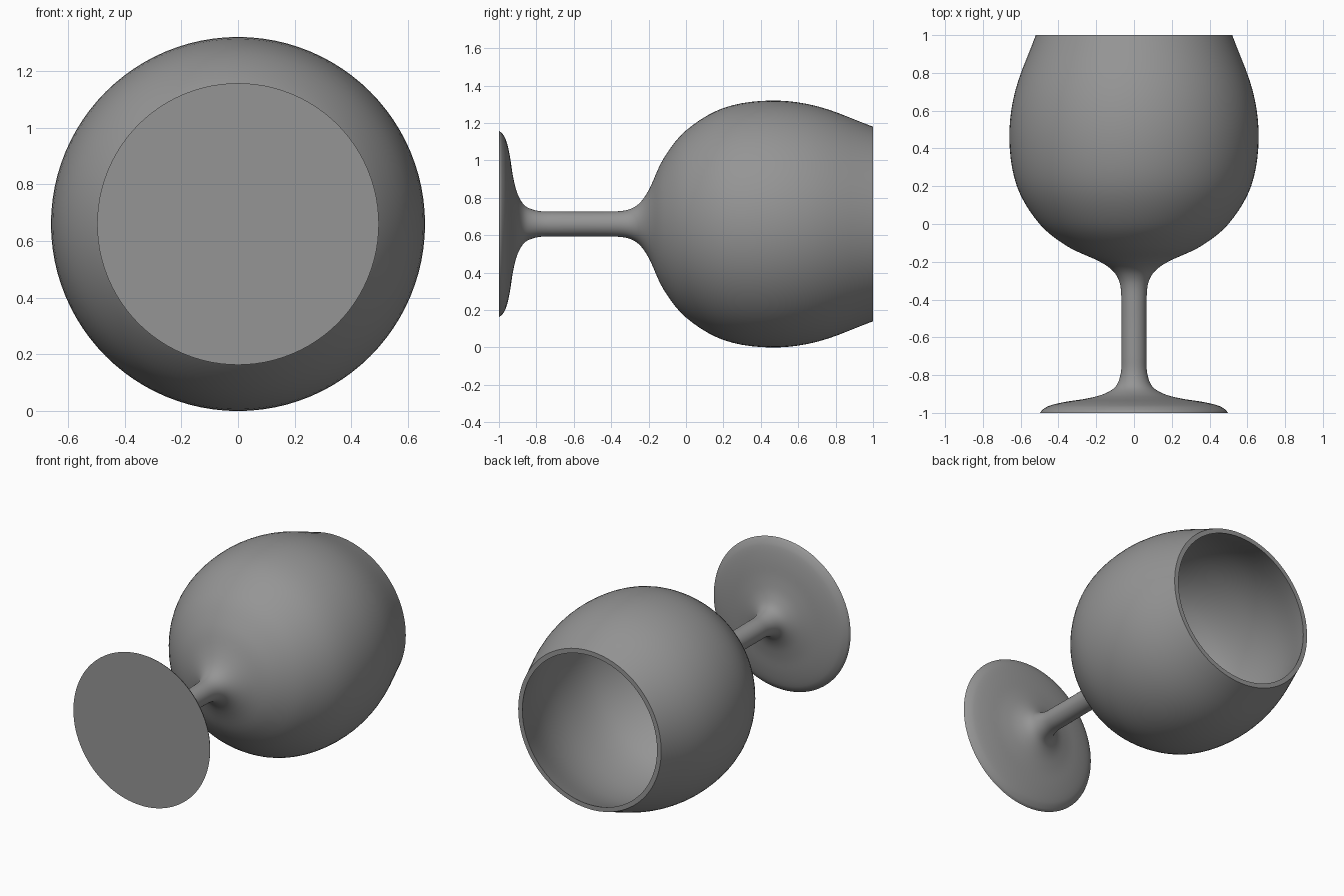
import bpy
import bmesh
from math import pi, sin, cos, radians
from mathutils import Vector

cube = bpy.data.objects.get("Cube")
if cube:
    bpy.data.objects.remove(cube, do_unlink=True)

AXIS_HEIGHT = 0.66
SEGMENTS = 96

grey = bpy.data.materials.new("plain grey")
grey.use_nodes = True
grey.diffuse_color = (0.3, 0.3, 0.3, 1)
grey.node_tree.nodes["Principled BSDF"].inputs["Base Color"].default_value = grey.diffuse_color


def smooth_path(points, steps=5):
    """Round a short profile into a curve through all its points."""
    pts = [Vector(p) for p in points]
    pts = [2 * pts[0] - pts[1]] + pts + [2 * pts[-1] - pts[-2]]
    path = []
    for a, b, c, d in zip(pts, pts[1:], pts[2:], pts[3:]):
        # Tangents scaled by chord length keep uneven spacing from overshooting
        length = (c - b).length
        m0 = (c - a) * length / ((c - b).length + (b - a).length)
        m1 = (d - b) * length / ((d - c).length + length)
        for i in range(steps):
            t = i / steps
            path.append((2*t**3 - 3*t**2 + 1) * b + (t**3 - 2*t**2 + t) * m0
                        + (3*t**2 - 2*t**3) * c + (t**3 - t**2) * m1)
    return path + [pts[-2]]


def lathe(name, profile):
    """Spin a (y, radius) profile around the lying axis."""
    bm = bmesh.new()
    rings = []
    for y, r in profile:
        if r < 1e-4:
            rings.append([bm.verts.new((0, y, AXIS_HEIGHT))] * SEGMENTS)
        else:
            turns = [2 * pi * i / SEGMENTS for i in range(SEGMENTS)]
            rings.append([bm.verts.new((r * cos(t), y, AXIS_HEIGHT + r * sin(t))) for t in turns])
    for low, high in zip(rings, rings[1:]):
        for i in range(SEGMENTS):
            j = (i + 1) % SEGMENTS
            corners = dict.fromkeys((low[i], low[j], high[j], high[i]))
            bm.faces.new(list(corners))
    bmesh.ops.recalc_face_normals(bm, faces=bm.faces)
    mesh = bpy.data.meshes.new(name)
    bm.to_mesh(mesh)
    bm.free()
    mesh.materials.append(grey)
    obj = bpy.data.objects.new(name, mesh)
    bpy.context.collection.objects.link(obj)
    bpy.ops.object.select_all(action="DESELECT")
    obj.select_set(True)
    bpy.context.view_layer.objects.active = obj
    bpy.ops.object.shade_smooth_by_angle(angle=radians(40))
    return obj


# Outside: foot, stem, then bowl up to the rim
outside = smooth_path([
    (-1, 0.497), (-0.985, 0.487), (-0.963, 0.45), (-0.943, 0.37),
    (-0.924, 0.25), (-0.9, 0.16), (-0.86, 0.097), (-0.79, 0.07),
    (-0.7, 0.067), (-0.4, 0.067), (-0.31, 0.076), (-0.25, 0.11),
    (-0.2, 0.18), (-0.12, 0.35), (0, 0.5), (0.2, 0.62),
    (0.45, 0.66), (0.7, 0.63), (1, 0.52)])

# Inside of the bowl, from the rim down to the centre
inside = smooth_path([
    (1, 0.49), (0.7, 0.6), (0.45, 0.63), (0.2, 0.59),
    (0.02, 0.475), (-0.09, 0.33), (-0.15, 0.17), (-0.17, 0)])

lathe("goblet", [(-1, 0)] + outside + inside)
